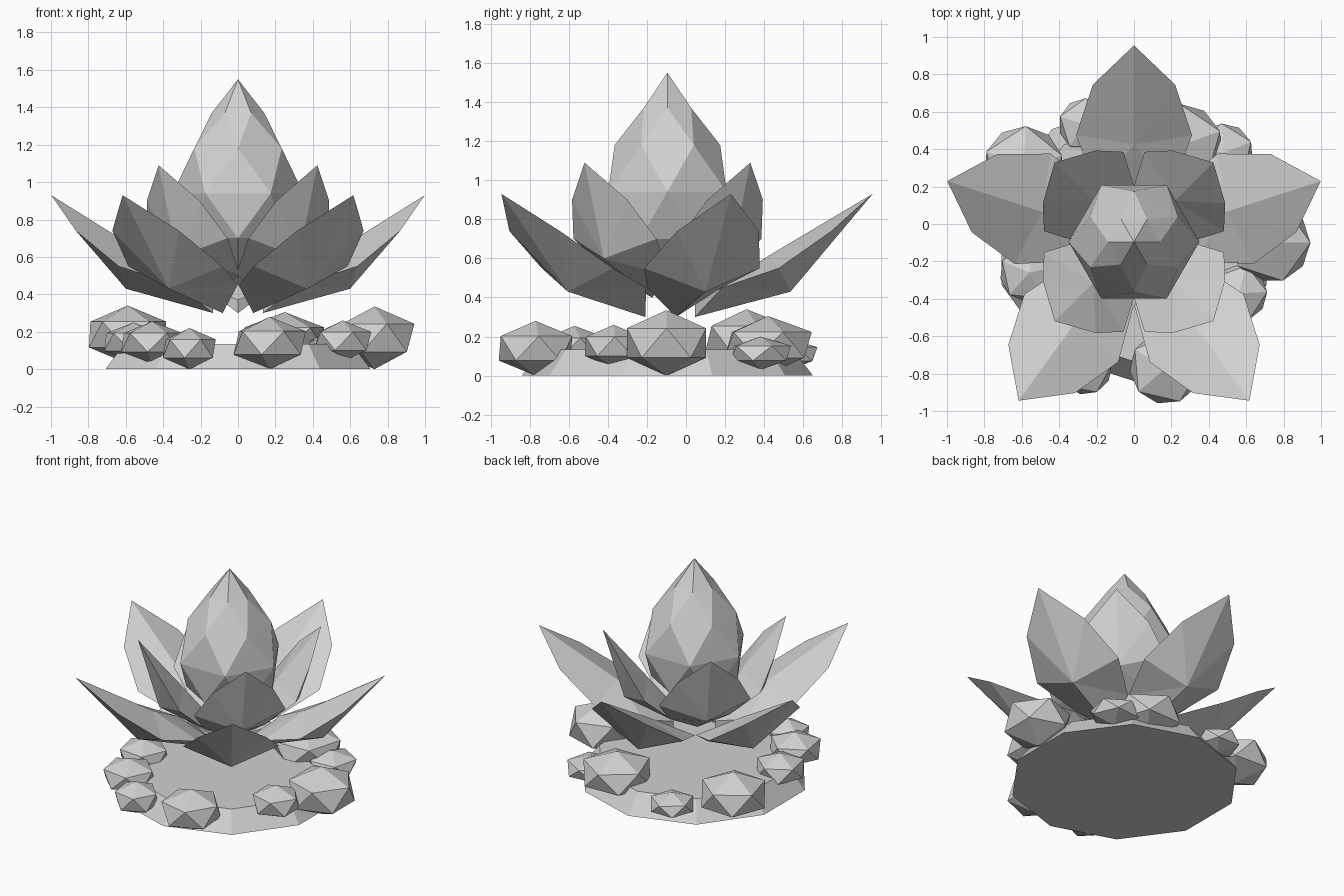
import bpy, bmesh, math
from mathutils import Vector, Matrix

if "Cube" in bpy.data.objects:
    bpy.data.objects.remove(bpy.data.objects["Cube"], do_unlink=True)

CENTRE = Vector((0, -0.095, 0))

stone = bpy.data.materials.new("pale_grey")
stone.use_nodes = True
GREY = (0.64, 0.64, 0.64, 1)
stone.diffuse_color = GREY
stone.node_tree.nodes["Principled BSDF"].inputs["Base Color"].default_value = GREY


def finish(name, bm, location):
    """Turn a bmesh into a flat-shaded object."""
    bmesh.ops.recalc_face_normals(bm, faces=bm.faces)
    mesh = bpy.data.meshes.new(name)
    bm.to_mesh(mesh)
    bm.free()
    mesh.materials.append(stone)
    obj = bpy.data.objects.new(name, mesh)
    obj.location = location
    bpy.context.collection.objects.link(obj)


def petal(name, angle, tip, keel, ridge, foot, heel, shoulder, hip, ankle):
    """Solid petal: middle points are (outward, up), side points (outward, sideways, up)."""
    bm = bmesh.new()
    t, under, over, low, high = (bm.verts.new((u, 0, z)) for u, z in (tip, keel, ridge, foot, heel))
    for side in (-1, 1):
        s, w, e = (bm.verts.new((u, side * v, z)) for u, v, z in (shoulder, hip, ankle))
        for centre, end in ((under, low), (over, high)):
            for a, b in ((t, s), (s, w), (w, e), (e, end)):
                bm.faces.new((centre, a, b))
        bm.faces.new((e, low, high))
    bmesh.ops.rotate(bm, verts=bm.verts, matrix=Matrix.Rotation(math.radians(angle), 3, "Z"))
    finish(name, bm, CENTRE)


# Five wide outer petals
for i in range(5):
    petal(f"outer_petal_{i + 1}", 18 + 72 * i,
          tip=(1.05, 0.93), keel=(0.63, 0.43), ridge=(0.52, 0.615),
          foot=(0.14, 0.30), heel=(0.14, 0.37),
          shoulder=(0.84, 0.22, 0.74), hip=(0.57, 0.31, 0.55), ankle=(0.28, 0.2, 0.45))

# Four steeper inner petals
for i in range(4):
    petal(f"inner_petal_{i + 1}", 45 + 90 * i,
          tip=(0.6, 1.09), keel=(0.46, 0.6), ridge=(0.31, 0.735),
          foot=(0.11, 0.40), heel=(0.09, 0.46),
          shoulder=(0.49, 0.2, 0.9), hip=(0.38, 0.3, 0.7), ankle=(0.19, 0.2, 0.51))

# Central bud: six-sided rings, each turned half a step from the last
bm = bmesh.new()
rings = []
for n, (radius, z) in enumerate(((0.14, 1.37), (0.27, 1.18), (0.35, 0.94), (0.28, 0.7))):
    ring = []
    for i in range(6):
        a = math.radians(60 * i + 30 * (n % 2))
        ring.append(bm.verts.new((radius * math.cos(a), radius * math.sin(a), z)))
    rings.append(ring)
top, bottom = bm.verts.new((0, 0, 1.55)), bm.verts.new((0, 0, 0.45))
for i in range(6):
    j = (i + 1) % 6
    bm.faces.new((top, rings[0][i], rings[0][j]))
    bm.faces.new((bottom, rings[-1][j], rings[-1][i]))
    for n in range(3):
        upper, lower = rings[n], rings[n + 1]
        shift = n % 2
        bm.faces.new((upper[i], lower[(i + shift) % 6], upper[j]))
        bm.faces.new((lower[i], lower[j], upper[i if shift else j]))
finish("bud", bm, CENTRE)

# Ten-sided tapered base
HEIGHT = 0.135
bm = bmesh.new()
bmesh.ops.create_cone(bm, cap_ends=True, segments=10, radius1=0.745, radius2=0.64, depth=HEIGHT)
finish("base", bm, CENTRE + Vector((0, 0, HEIGHT / 2)))

# Ring of faceted rocks: x, y, half width, lowest z, highest z
ROCKS = (
    (0.73, -0.10, 0.21, 0.00, 0.335), (0.56, -0.37, 0.15, 0.04, 0.26),
    (0.17, -0.77, 0.19, 0.00, 0.28), (-0.26, -0.77, 0.14, 0.00, 0.22),
    (-0.46, -0.57, 0.165, 0.03, 0.255), (-0.56, -0.26, 0.155, 0.04, 0.25),
    (-0.59, 0.31, 0.21, 0.03, 0.34), (-0.26, 0.53, 0.14, 0.03, 0.19),
    (0.25, 0.42, 0.22, 0.01, 0.305), (0.48, 0.38, 0.155, 0.03, 0.20),
)
for n, (x, y, width, low, high) in enumerate(ROCKS):
    bm = bmesh.new()
    bmesh.ops.create_icosphere(bm, subdivisions=1, radius=1)
    r = width / 0.88
    bmesh.ops.scale(bm, verts=bm.verts, vec=(r, r, (high - low) / 2))
    bmesh.ops.rotate(bm, verts=bm.verts, matrix=Matrix.Rotation(n * 1.3, 3, "Z"))
    finish(f"rock_{n + 1}", bm, (x, y, (low + high) / 2))
